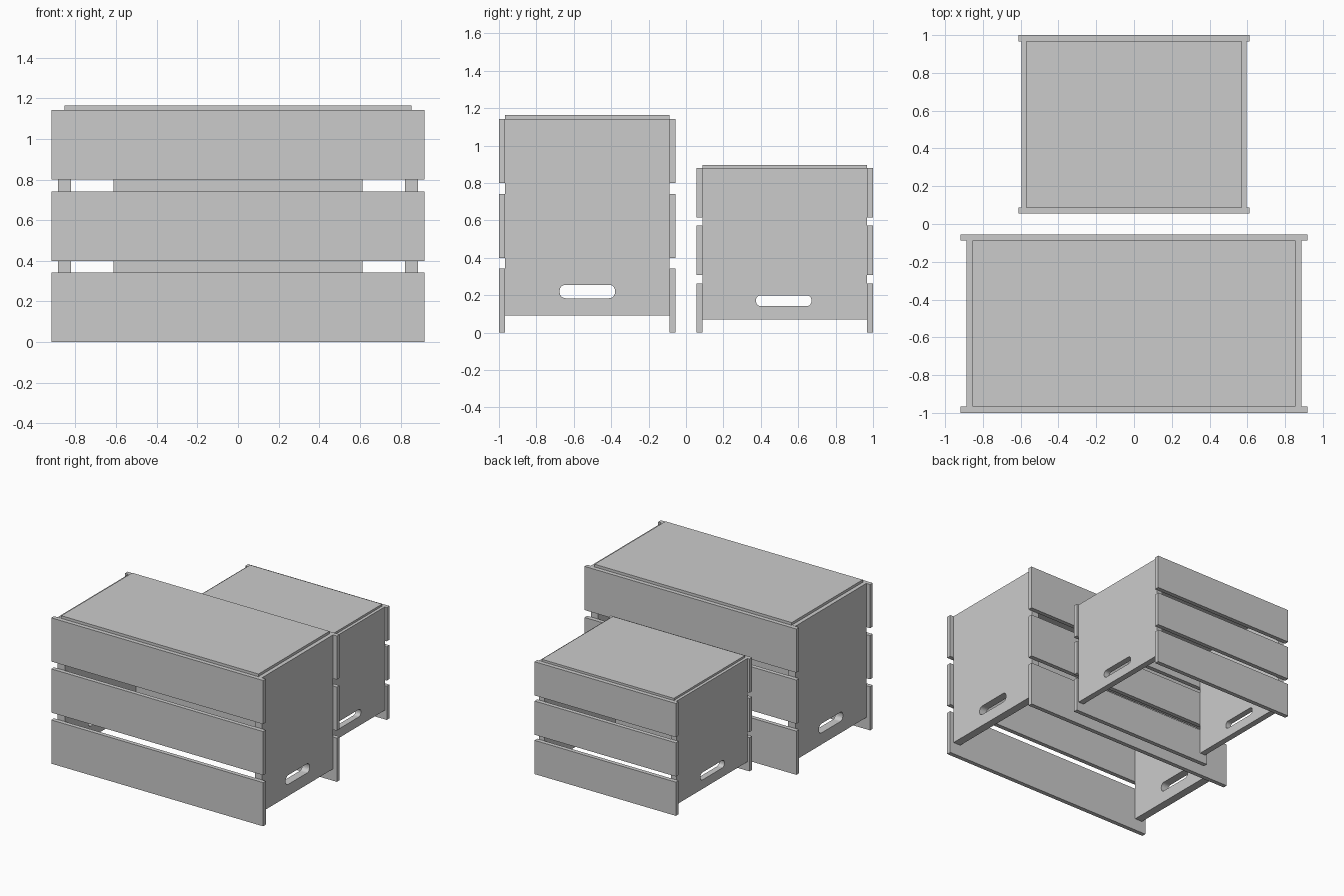
import bpy, bmesh, math

if "Cube" in bpy.data.objects:
    bpy.data.objects.remove(bpy.data.objects["Cube"])

SLAT_T = 0.033  # slat thickness


def finish(name, bm):
    bmesh.ops.recalc_face_normals(bm, faces=bm.faces)
    me = bpy.data.meshes.new(name)
    bm.to_mesh(me)
    bm.free()
    ob = bpy.data.objects.new(name, me)
    bpy.context.collection.objects.link(ob)
    return ob


def box(name, x0, x1, y0, y1, z0, z1):
    bm = bmesh.new()
    bmesh.ops.create_cube(bm, size=1)
    for v in bm.verts:
        v.co = ((x0 + x1) / 2 + v.co.x * (x1 - x0),
                (y0 + y1) / 2 + v.co.y * (y1 - y0),
                (z0 + z1) / 2 + v.co.z * (z1 - z0))
    return finish(name, bm)


def end_panel(name, x0, x1, y0, y1, z0, z1, hy, hz, hw, hh):
    """Board with a rounded hand slot centred on (hy, hz), half sizes hw, hh."""
    bm = bmesh.new()
    r, n = 0.88 * hh, 6
    slot = []
    for q, (sy, sz) in enumerate([(1, 1), (-1, 1), (-1, -1), (1, -1)]):
        for i in range(n + 1):
            a = (q + i / n) * math.pi / 2
            slot.append((hy + sy * (hw - r) + r * math.cos(a),
                         hz + sz * (hh - r) + r * math.sin(a)))
    outline = [(y0, z0), (y1, z0), (y1, z1), (y0, z1)]
    edges = []
    for loop in (outline, slot):
        vs = [bm.verts.new((x0, y, z)) for y, z in loop]
        edges += [bm.edges.new((vs[i - 1], vs[i])) for i in range(len(vs))]
    bmesh.ops.triangle_fill(bm, edges=edges, use_beauty=True, normal=(1, 0, 0))
    ext = bmesh.ops.extrude_face_region(bm, geom=bm.faces[:], use_keep_orig=True)
    moved = [g for g in ext["geom"] if isinstance(g, bmesh.types.BMVert)]
    bmesh.ops.translate(bm, verts=moved, vec=(x1 - x0, 0, 0))
    return finish(name, bm)


def crate(tag, y0, y1, half_x, panel_out, panel_t, slat_h, pitch,
          panel_z0, lid_z0, lid_z1, slot_y, slot_z, slot_hw, slot_hh):
    top = 2 * pitch + slat_h
    yi0, yi1 = y0 + SLAT_T, y1 - SLAT_T
    # three slats along front and back
    for side, a, b in (("front", y0, yi0), ("back", yi1, y1)):
        for i in range(3):
            box(f"{tag}_{side}_slat_{i + 1}", -half_x, half_x, a, b,
                i * pitch, i * pitch + slat_h)
    # end panels with hand slots
    for side, s in (("left", -1), ("right", 1)):
        xs = sorted((s * panel_out, s * (panel_out - panel_t)))
        end_panel(f"{tag}_{side}_end_panel", *xs, yi0, yi1, panel_z0, top + 0.001,
                  slot_y, slot_z, slot_hw, slot_hh)
    # top board, resting halfway over the end panels
    lid_x = panel_out - panel_t / 2
    box(f"{tag}_top_board", -lid_x, lid_x, yi0, yi1, lid_z0, lid_z1)


crate("large_crate", -1.0, -0.055, 0.918, 0.886, 0.063, 0.342, 0.4,
      0.093, 1.13, 1.163, -0.5275, 0.22, 0.148, 0.036)
crate("small_crate", 0.055, 1.0, 0.612, 0.595, 0.046, 0.264, 0.308,
      0.071, 0.872, 0.897, 0.5225, 0.171, 0.148, 0.029)
